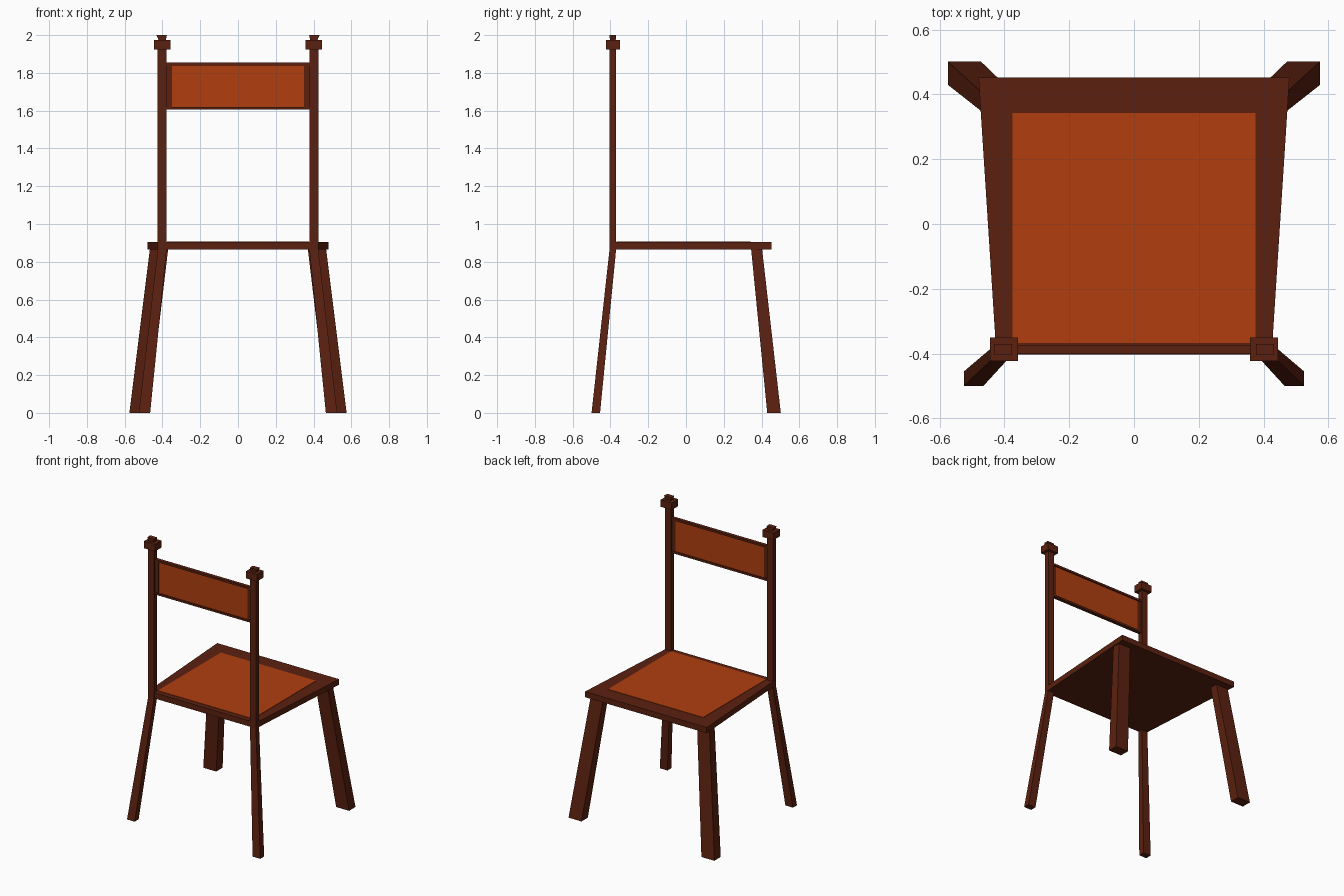
import bpy

cube = bpy.data.objects.get("Cube")
if cube:
    bpy.data.objects.remove(cube, do_unlink=True)


def make_material(name, colour):
    mat = bpy.data.materials.new(name)
    mat.use_nodes = True
    mat.diffuse_color = colour
    mat.node_tree.nodes["Principled BSDF"].inputs["Base Color"].default_value = colour
    return mat


dark_wood = make_material("dark wood", (0.105, 0.015, 0.005, 1))
warm_wood = make_material("warm wood", (0.44, 0.049, 0.005, 1))


def rect(x0, x1, y0, y1, z):
    """Horizontal rectangle, counter-clockwise from above."""
    return [(x0, y0, z), (x1, y0, z), (x1, y1, z), (x0, y1, z)]


def loft(name, bottom, top, mat):
    """Solid with flat faces between two four-sided outlines."""
    faces = [(3, 2, 1, 0), (4, 5, 6, 7)]
    faces += [(i, (i + 1) % 4, (i + 1) % 4 + 4, i + 4) for i in range(4)]
    mesh = bpy.data.meshes.new(name)
    mesh.from_pydata(bottom + top, [], faces)
    mesh.materials.append(mat)
    obj = bpy.data.objects.new(name, mesh)
    bpy.context.collection.objects.link(obj)
    return obj


def box(name, x0, x1, y0, y1, z0, z1, mat):
    return loft(name, rect(x0, x1, y0, y1, z0), rect(x0, x1, y0, y1, z1), mat)


def mirrored(obj):
    """Add the matching part on the other side."""
    mod = obj.modifiers.new("Mirror", "MIRROR")
    mod.use_axis[0] = True
    mod.use_mirror_merge = False


# Tapered seat with a thin inlaid panel
SEAT_LOW, SEAT_TOP = 0.865, 0.905


def seat_outline(z):
    return [(-0.425, -0.403, z), (0.425, -0.403, z), (0.48, 0.452, z), (-0.48, 0.452, z)]


loft("seat", seat_outline(SEAT_LOW), seat_outline(SEAT_TOP), dark_wood)
box("seat_panel", -0.375, 0.375, -0.367, 0.342, SEAT_TOP - 0.002, SEAT_TOP + 0.003, warm_wood)

# Splayed legs: thick pair under the open edge, thin pair under the posts
mirrored(loft("thick_leg", rect(0.473, 0.575, 0.43, 0.502, 0),
              rect(0.37, 0.467, 0.345, 0.403, SEAT_LOW), dark_wood))
mirrored(loft("thin_leg", rect(0.465, 0.525, -0.5, -0.455, 0),
              rect(0.378, 0.425, -0.405, -0.37, SEAT_LOW), dark_wood))

# Back posts with square collars and flared tips
mirrored(box("back_post", 0.378, 0.425, -0.405, -0.37, SEAT_LOW, 1.925, dark_wood))
mirrored(box("post_collar", 0.358, 0.445, -0.423, -0.35, 1.925, 1.975, dark_wood))
mirrored(loft("post_tip", rect(0.382, 0.421, -0.403, -0.372, 1.975),
              rect(0.377, 0.432, -0.405, -0.37, 2.0), dark_wood))

# Backrest: slim frame around a recessed panel
for name, z0, z1 in (("backrest_lower_rail", 1.605, 1.619), ("backrest_upper_rail", 1.84, 1.855)):
    box(name, -0.38, 0.38, -0.4, -0.375, z0, z1, dark_wood)
mirrored(box("backrest_stile", 0.35, 0.38, -0.394, -0.381, 1.619, 1.84, dark_wood))
box("backrest_panel", -0.35, 0.35, -0.392, -0.383, 1.619, 1.84, warm_wood)
